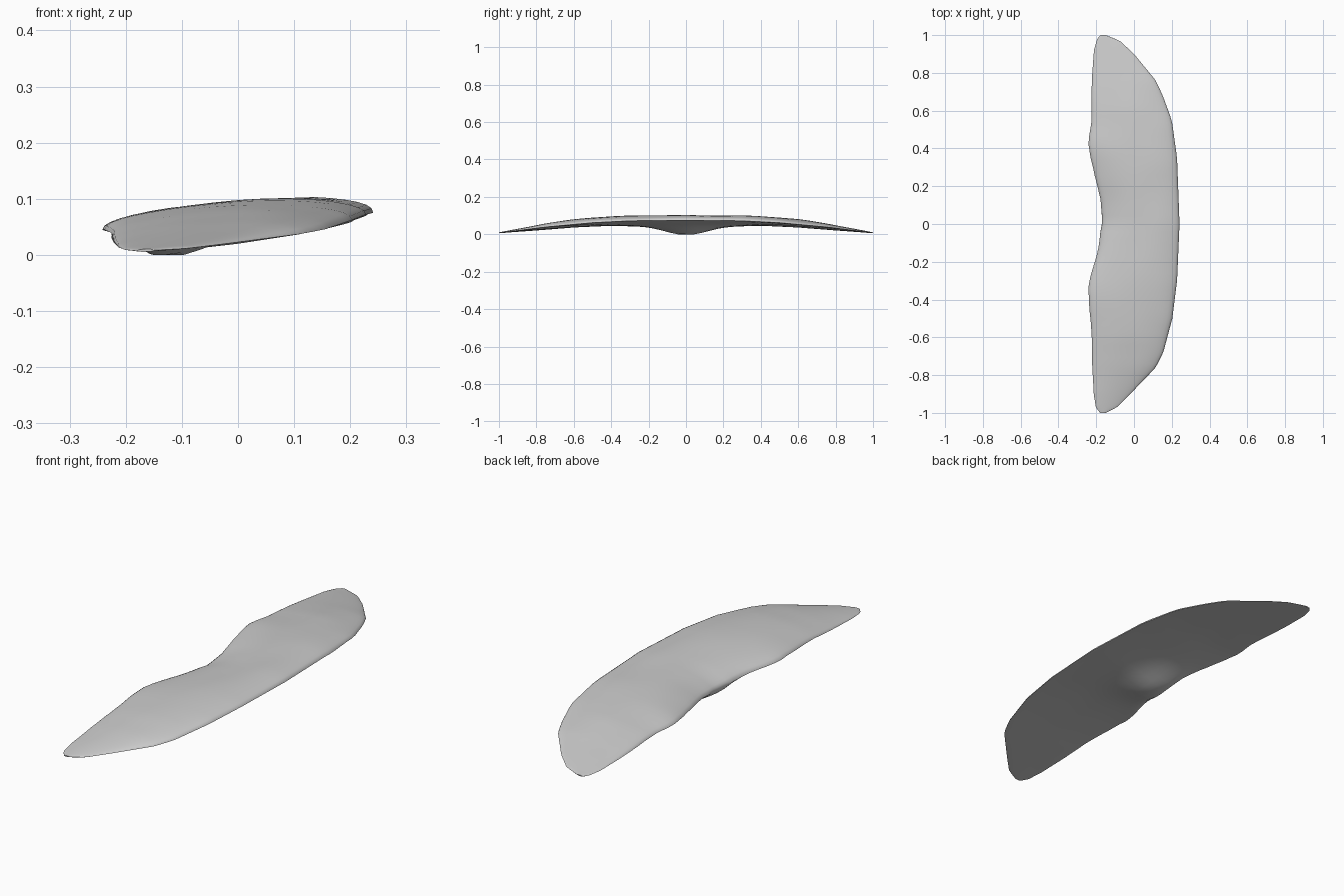
import bpy, bmesh, math
from mathutils import Vector, noise

if "Cube" in bpy.data.objects:
    bpy.data.objects.remove(bpy.data.objects["Cube"])

# Outline and height profiles along the length: (y, value)
LEFT = [(-1, -.18), (-.97, -.202), (-.9, -.213), (-.75, -.221), (-.55, -.226), (-.42, -.238), (-.33, -.242),
        (-.27, -.228), (-.15, -.193), (0, -.17), (.12, -.175), (.25, -.205), (.36, -.232), (.44, -.243),
        (.53, -.226), (.75, -.224), (.92, -.212), (.98, -.195), (1, -.178)]
RIGHT = [(-1, -.15), (-.97, -.09), (-.9, -.02), (-.76, .115), (-.68, .155), (-.5, .203), (-.3, .228), (0, .241),
         (.35, .228), (.55, .2), (.68, .152), (.76, .115), (.9, .0), (.97, -.075), (1, -.15)]
LEFT_Z = [(0, .03), (.2, .043), (.4, .049), (.6, .04), (.8, .024), (1, .01)]
RIGHT_Z = [(0, .078), (.3, .075), (.5, .065), (.75, .042), (.9, .023), (1, .011)]
CROWN = [(0, .046), (.4, .038), (.6, .034), (.75, .025), (.9, .012), (1, .003)]


def at(points, v):
    for (a, p), (b, q) in zip(points, points[1:]):
        if v <= b:
            return p + (q - p) * (v - a) / (b - a)
    return points[-1][1]


def ring(y):
    """Closed cross-section: over the top, then back along the underside."""
    l, r = at(LEFT, y), at(RIGHT, y)
    lz, rz, crown = (at(p, abs(y)) for p in (LEFT_Z, RIGHT_Z, CROWN))
    l += .004 * noise.noise(Vector((0, y * 14, 3))) * (1 - y * y)
    out = []
    for i in range(2 * N):
        a = math.pi * i / N
        u = (1 - math.cos(a)) / 2
        x = l + (r - l) * u
        z = lz + (rz - lz) * u
        s = abs(math.sin(a))
        n = noise.noise(Vector((x * 7, y * 4, 1 if i <= N else 6)))
        if i <= N:
            z += crown * s ** .9 * (.88 + .12 * math.sin(math.pi * (u - .1))) + .007 * n * s * (1 - y * y)
        else:
            z -= .004 * s * (1 - .5 * y * y) + .003 * n * s * (1 - y * y)
        # struck swelling under the middle of the straight edge
        if i > N or i == 0:
            d = .036 * math.exp(-(y / .15) ** 2 - ((x + .13) / .11) ** 2)
            z -= d * (min(1, s * 2.2) if i else .15)
        out.append((x, y, max(z, .003)))
    return out


# Crescent stone blade
N, ROWS = 18, 72
bm = bmesh.new()
rings = [[bm.verts.new(p) for p in ring(math.sin(math.pi * (j / ROWS - .5)))] for j in range(ROWS + 1)]
for a, b in zip(rings, rings[1:]):
    for i in range(2 * N):
        k = (i + 1) % (2 * N)
        bm.faces.new((a[i], a[k], b[k], b[i]))
bm.faces.new(rings[0])
bm.faces.new(rings[-1][::-1])
bmesh.ops.recalc_face_normals(bm, faces=bm.faces)
low = min(v.co.z for v in bm.verts)
bmesh.ops.translate(bm, verts=bm.verts, vec=(0, 0, -low))
mesh = bpy.data.meshes.new("crescent_blade")
bm.to_mesh(mesh)
bm.free()
blade = bpy.data.objects.new("crescent_blade", mesh)
bpy.context.collection.objects.link(blade)
bpy.context.view_layer.objects.active = blade
blade.select_set(True)
bpy.ops.object.shade_smooth_by_angle(angle=math.radians(40))
